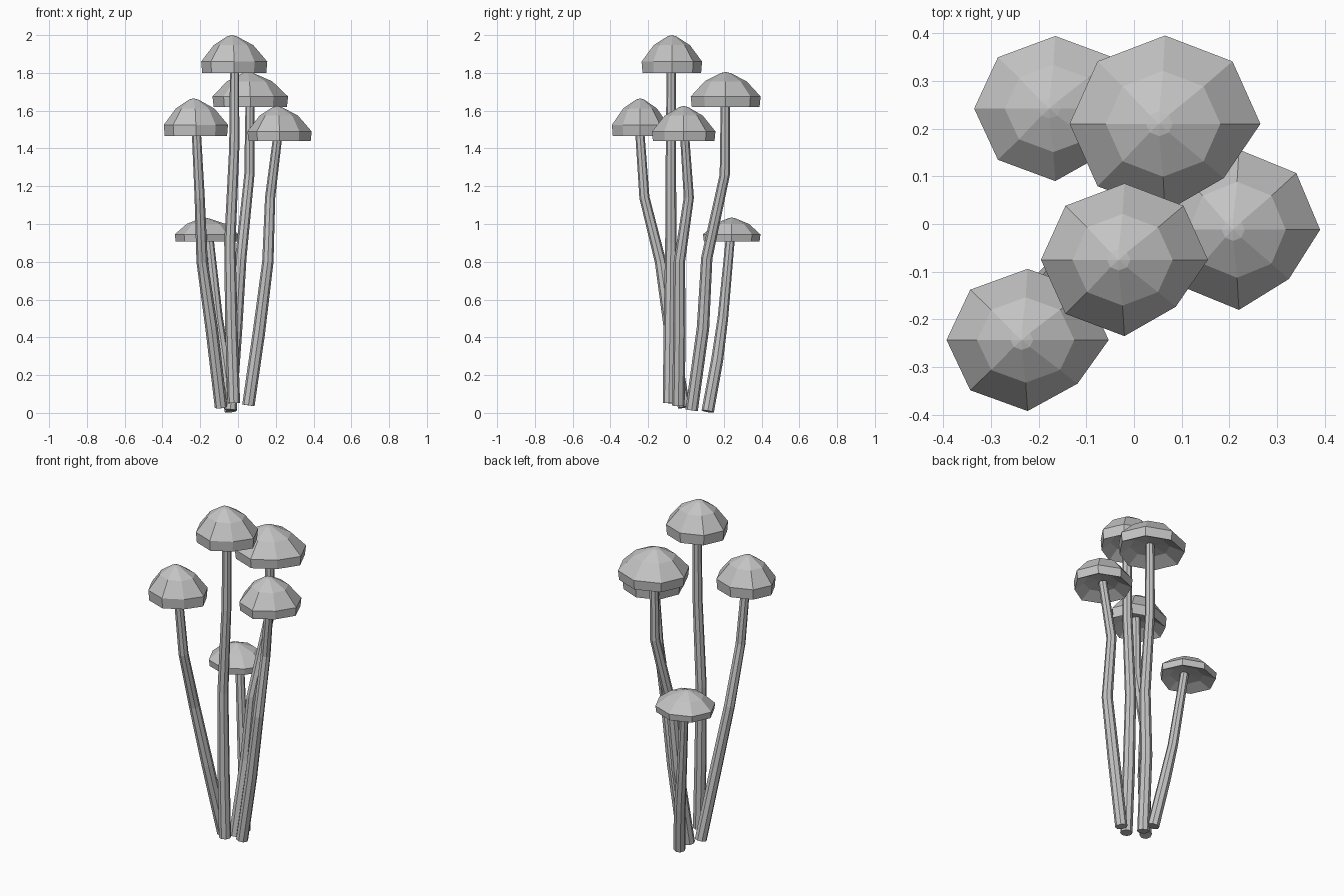
import bpy
import bmesh
from math import cos, sin, tau
from mathutils import Vector

if "Cube" in bpy.data.objects:
    bpy.data.objects.remove(bpy.data.objects["Cube"], do_unlink=True)

GREY = (0.55, 0.55, 0.55, 1)
grey = bpy.data.materials.new("mushroom grey")
grey.use_nodes = True
grey.diffuse_color = GREY
grey.node_tree.nodes["Principled BSDF"].inputs["Base Color"].default_value = GREY

SIDES = 8


def loft(name, rings, close_start, close_end):
    """Skin a list of point rings, closing each end with a fan to a centre point."""
    bm = bmesh.new()
    loops = [[bm.verts.new(p) for p in ring] for ring in rings]
    for a, b in zip(loops, loops[1:]):
        for i in range(SIDES):
            j = (i + 1) % SIDES
            bm.faces.new((a[i], a[j], b[j], b[i]))
    for loop, point in ((loops[0], close_start), (loops[-1], close_end)):
        centre = bm.verts.new(point)
        for i in range(SIDES):
            bm.faces.new((loop[i], loop[(i + 1) % SIDES], centre))
    bmesh.ops.recalc_face_normals(bm, faces=bm.faces)
    mesh = bpy.data.meshes.new(name)
    bm.to_mesh(mesh)
    bm.free()
    mesh.materials.append(grey)
    obj = bpy.data.objects.new(name, mesh)
    bpy.context.collection.objects.link(obj)


def cap(name, cx, cy, rx, ry, bottom, rim, top):
    """Faceted umbrella cap, hollow below, with one pulled-in corner."""
    def ring(radius, z, shift=0.0, dent=1.0):
        pts = []
        for i in range(SIDES):
            a = tau * i / SIDES
            r = radius * (dent if i == SIDES - 1 else 1)
            pts.append((cx + shift + rx * r * cos(a), cy + ry * r * sin(a), z))
        return pts

    height = top - rim
    rings = [
        ring(0.55, bottom + 0.7 * (rim - bottom)),
        ring(0.97, bottom, dent=0.87),
        ring(1.0, rim, dent=0.87),
        ring(0.6, rim + 0.62 * height, -0.004),
        ring(0.14, top - 0.006, -0.012),
    ]
    loft(name, rings, (cx, cy, rim), (cx - 0.012, cy, top))


def stem(name, path):
    """Bent tapering stalk through the given points."""
    pts = [Vector(p) for p in path]
    rings = []
    for k, p in enumerate(pts):
        # horizontal at the foot, square to the bend elsewhere
        along = (pts[min(k + 1, len(pts) - 1)] - pts[max(k - 1, 0)]).normalized()
        turn = Vector((0, 0, 1)).rotation_difference(along)
        t = k / (len(pts) - 1)
        r = 0.033 - 0.009 * max(0, t - 0.25) / 0.75
        rings.append([p + turn @ Vector((r * cos(tau * i / SIDES), r * sin(tau * i / SIDES), 0))
                      for i in range(SIDES)])
    loft(name, rings, pts[0], pts[-1])


# Caps: centre, radii, rim bottom, rim top, apex
cap("centre_cap", -0.02, -0.075, 0.175, 0.16, 1.80, 1.86, 2.0)
cap("back_cap", 0.065, 0.21, 0.2, 0.185, 1.62, 1.675, 1.805)
cap("front_cap", -0.223, -0.243, 0.17, 0.149, 1.465, 1.525, 1.665)
cap("left_cap", 0.22, -0.012, 0.17, 0.168, 1.44, 1.49, 1.625)
cap("low_cap", -0.165, 0.242, 0.17, 0.152, 0.908, 0.945, 1.035)

# Stems, foot to cap
stem("centre_stem", [(-0.022, -0.09, 0.052), (-0.035, -0.085, 0.45), (-0.043, -0.08, 0.9),
                     (-0.02, -0.08, 1.4), (-0.018, -0.078, 1.85)])
stem("back_stem", [(-0.04, 0.03, 0.015), (-0.01, 0.09, 0.45), (0.015, 0.11, 0.82),
                   (0.06, 0.205, 1.26), (0.064, 0.208, 1.67)])
stem("front_stem", [(-0.09, -0.01, 0.03), (-0.14, -0.085, 0.45), (-0.19, -0.135, 0.8),
                    (-0.203, -0.22, 1.14), (-0.222, -0.247, 1.52)])
stem("left_stem", [(0.055, -0.04, 0.04), (0.11, -0.035, 0.42), (0.158, -0.035, 0.8),
                   (0.17, 0.015, 1.14), (0.212, -0.008, 1.48)])
stem("low_stem", [(-0.038, 0.115, 0.008), (-0.075, 0.165, 0.28), (-0.108, 0.195, 0.5),
                  (-0.155, 0.236, 0.94)])
